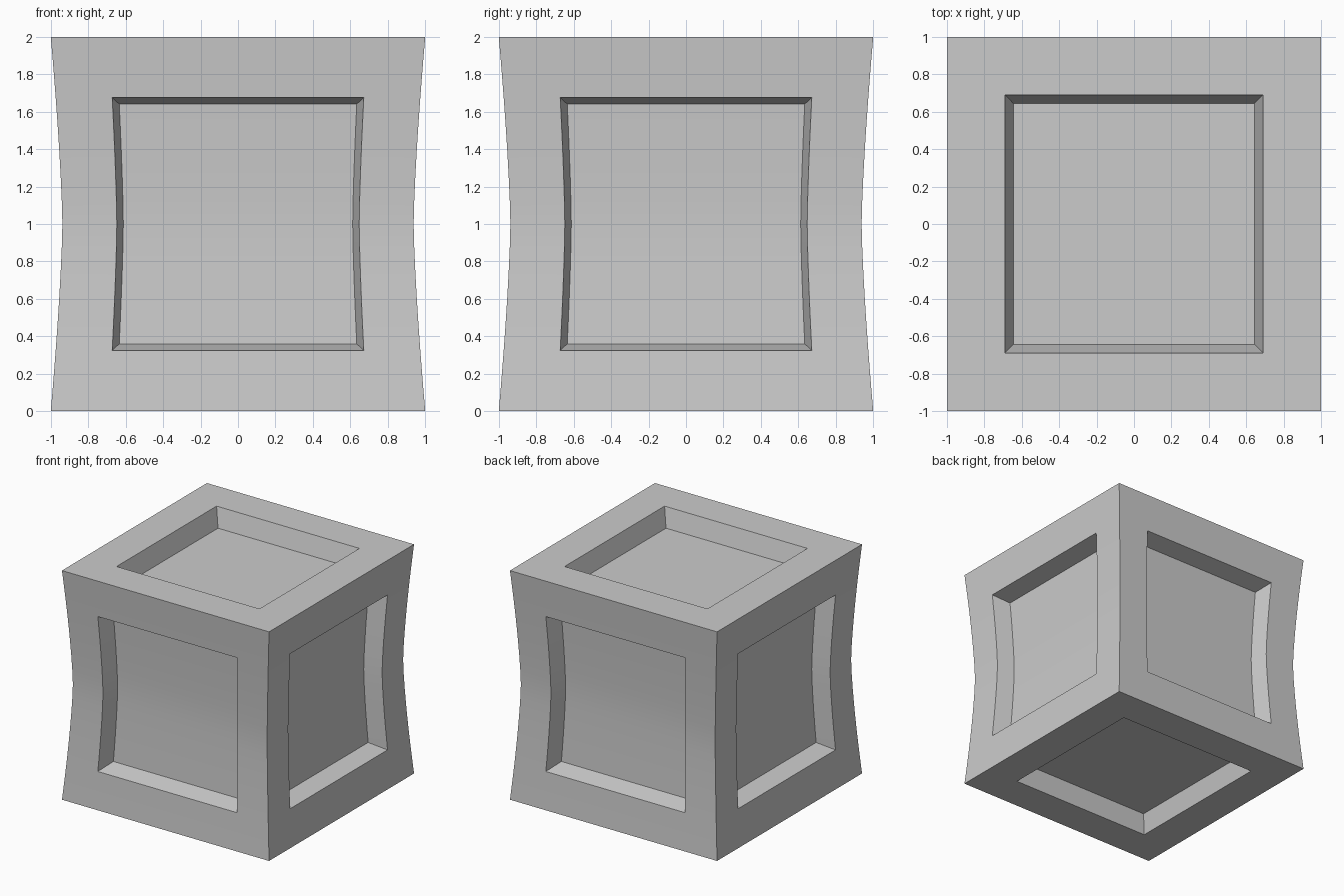
import bpy, bmesh
from mathutils import Vector

if "Cube" in bpy.data.objects:
    bpy.data.objects.remove(bpy.data.objects["Cube"])

SIZE = 2.0
FRAME = 0.31      # width of the rim around each panel
WALL = 0.037      # inward slope of the recess walls
DEPTH = 0.163     # depth of each recess
WAIST = 0.938     # width factor at mid height


def pinch(z):
    """Horizontal scale at height z: full at the ends, narrow at the waist."""
    t = min(abs(z - 1.0), 1.0)
    return WAIST + (1.0 - WAIST) * t ** 1.4


bm = bmesh.new()
bmesh.ops.create_cube(bm, size=SIZE)
bmesh.ops.translate(bm, verts=bm.verts, vec=(0, 0, 1))

# Recessed panel in every face
panels = list(bm.faces)
bmesh.ops.inset_individual(bm, faces=panels, thickness=FRAME, use_even_offset=True)
bmesh.ops.inset_individual(bm, faces=panels, thickness=WALL, depth=-DEPTH,
                           use_even_offset=True)

# Side panels are slightly shorter than the top and bottom ones
for v in bm.verts:
    if abs(v.co.z - 1.0) < 0.8:
        v.co.z = 1.0 + (v.co.z - 1.0) * 0.98

# Horizontal slices so the sides can curve
for i in range(1, 16):
    bmesh.ops.bisect_plane(bm, geom=bm.verts[:] + bm.edges[:] + bm.faces[:],
                           dist=1e-5, plane_co=Vector((0, 0, i / 8)),
                           plane_no=Vector((0, 0, 1)))

# Pinched waist
for v in bm.verts:
    s = pinch(v.co.z)
    v.co.x *= s
    v.co.y *= s

bmesh.ops.recalc_face_normals(bm, faces=bm.faces)
mesh = bpy.data.meshes.new("panelled_crate")
bm.to_mesh(mesh)
bm.free()
crate = bpy.data.objects.new("panelled_crate", mesh)
bpy.context.collection.objects.link(crate)

# Smooth curve, sharp edges
bpy.context.view_layer.objects.active = crate
crate.select_set(True)
bpy.ops.object.shade_smooth_by_angle(angle=0.5)
